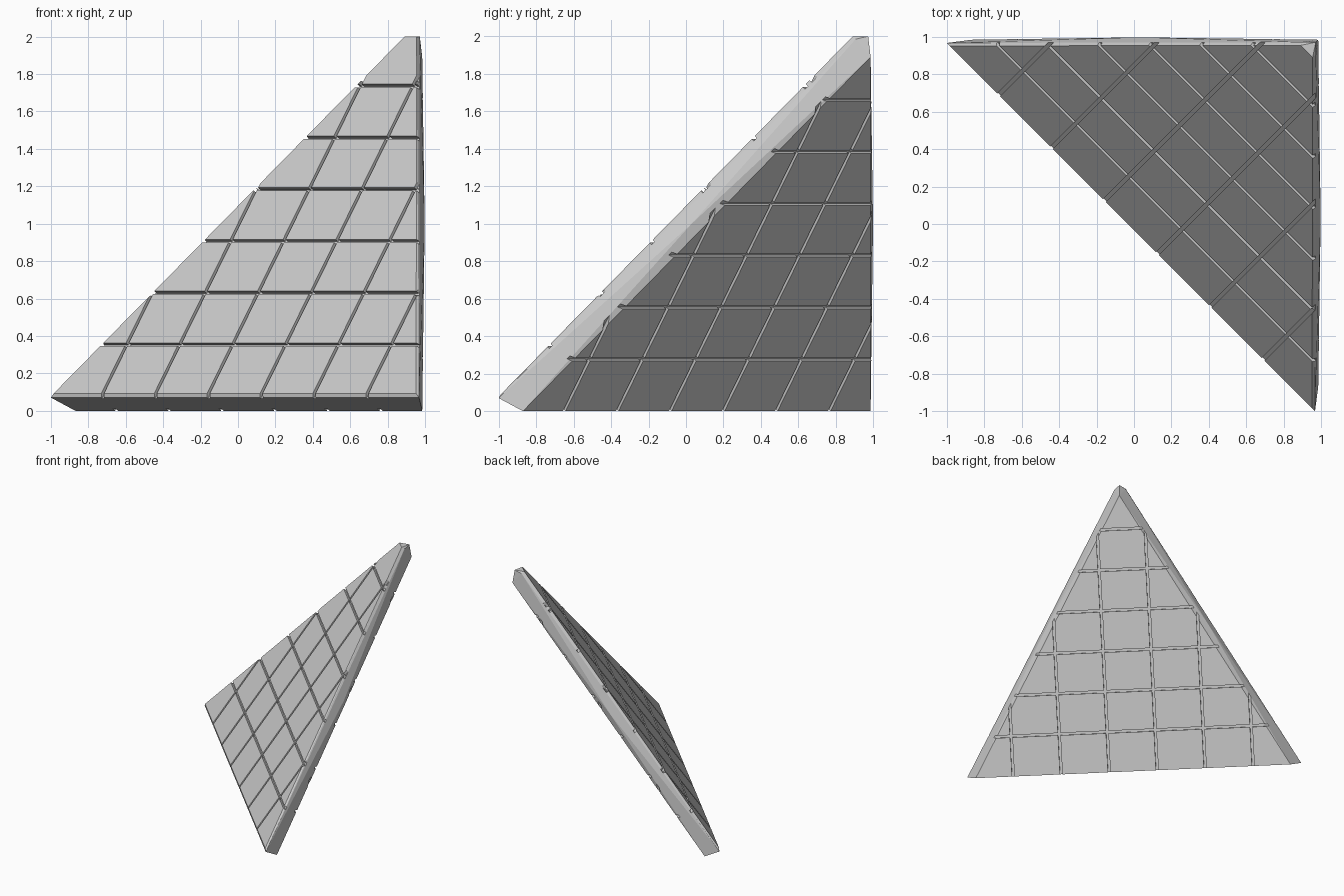
import bpy, bmesh
from mathutils import Vector, Matrix

if "Cube" in bpy.data.objects:
    bpy.data.objects.remove(bpy.data.objects["Cube"])

# Panel frame: across the base, up the slope, outward normal
across = Vector((1, -1, 0)).normalized()
up = Vector((1, 1, 2.027)).normalized()
out = across.cross(up)
if out.z < 0:
    out = -out
frame = Matrix((across, up, out)).transposed()


def make_object(name, bm):
    bmesh.ops.recalc_face_normals(bm, faces=bm.faces)
    mesh = bpy.data.meshes.new(name)
    bm.to_mesh(mesh)
    bm.free()
    obj = bpy.data.objects.new(name, mesh)
    bpy.context.collection.objects.link(obj)
    return obj


# Leaning triangular slab: half its corners, mirrored across x = y
half = [
    (-0.985, 0.952, 0.093), (0.89, 0.955, 2.0),      # outer face
    (-1.0, 0.968, 0.07), (0.905, 0.972, 1.985),      # chamfered rim
    (-0.87, 0.985, 0.0), (0.985, 0.985, 1.89),       # inner face
    (0.03, 0.998, 1.0),                              # slight side bulge
    (0.972, 0.972, 2.0),                             # blunt tip
]
bm = bmesh.new()
for x, y, z in half:
    bm.verts.new((x, y, z))
    if x != y:
        bm.verts.new((y, x, z))
hull = bmesh.ops.convex_hull(bm, input=bm.verts[:])
loose = [v for v in bm.verts if not v.link_faces]
bmesh.ops.delete(bm, geom=loose, context='VERTS')
slab = make_object("tiled_triangle_panel", bm)


# Tile joints: bars that cut shallow grooves into both faces
def add_bar(bm, a, b, c, size):
    centre = across * a + up * b + out * c
    m = Matrix.Translation(centre) @ frame.to_4x4() @ Matrix.Diagonal((*size, 1))
    bmesh.ops.create_cube(bm, size=1, matrix=m)


width, height = 0.02, 0.1
bm = bmesh.new()
for c in (0.052 + height / 2, -0.045 - height / 2):
    for i in range(6):
        add_bar(bm, 0, 0.382 + 0.337 * i, c, (3.2, width, height))
        add_bar(bm, -1.0 + 0.4 * i, 1.1, c, (width, 3.2, height))
joints = make_object("joint_cutter", bm)
joints.hide_render = True

cut = slab.modifiers.new("joints", 'BOOLEAN')
cut.operation = 'DIFFERENCE'
cut.solver = 'EXACT'
cut.use_self = True
cut.object = joints
bpy.context.view_layer.objects.active = slab
bpy.ops.object.modifier_apply(modifier=cut.name)
bpy.data.objects.remove(joints)
